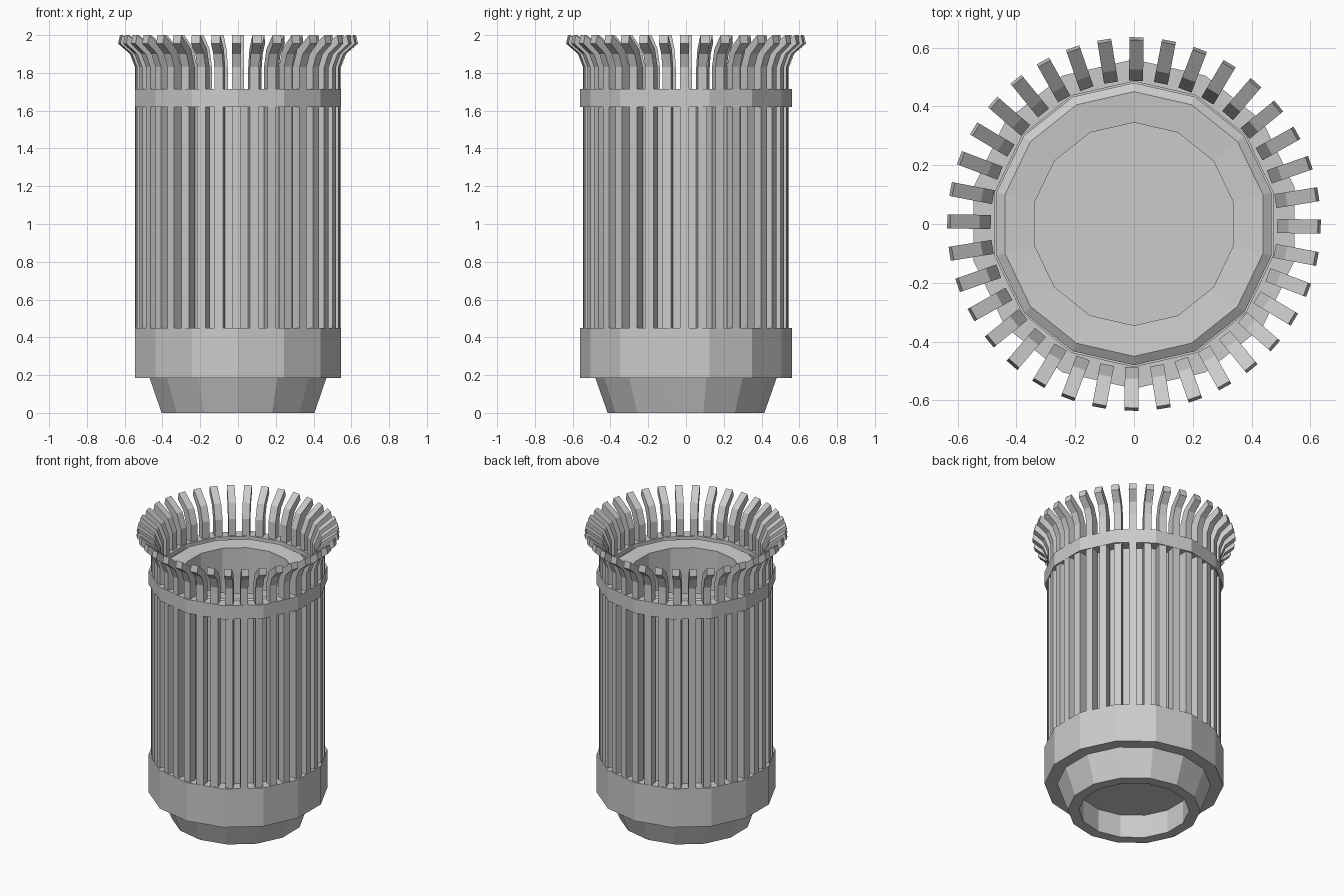
import bpy, math

if "Cube" in bpy.data.objects:
    bpy.data.objects.remove(bpy.data.objects["Cube"])

SIDES = 14


def make(name, verts, faces):
    mesh = bpy.data.meshes.new(name)
    mesh.from_pydata(verts, [], faces)
    mesh.update()
    ob = bpy.data.objects.new(name, mesh)
    bpy.context.collection.objects.link(ob)
    return ob


def lathe(name, profile):
    """Spin a closed (radius, z) outline, counter-clockwise, into a faceted ring."""
    n = len(profile)
    verts, faces = [], []
    for i in range(SIDES):
        a = math.pi / 2 + 2 * math.pi * i / SIDES
        verts += [(r * math.cos(a), r * math.sin(a), z) for r, z in profile]
    for i in range(SIDES):
        j = (i + 1) % SIDES
        for k in range(n):
            m = (k + 1) % n
            faces.append((i * n + k, j * n + k, j * n + m, i * n + m))
    return make(name, verts, faces)


def disc(name, r, z0, z1):
    ring = [math.pi / 2 + 2 * math.pi * i / SIDES for i in range(SIDES)]
    verts = [(r * math.cos(a), r * math.sin(a), z) for z in (z0, z1) for a in ring]
    faces = [tuple(reversed(range(SIDES))), tuple(range(SIDES, 2 * SIDES))]
    faces += [(i, (i + 1) % SIDES, SIDES + (i + 1) % SIDES, SIDES + i) for i in range(SIDES)]
    return make(name, verts, faces)


# Tapered foot, hollow underneath
lathe("base", [(0.345, 0), (0.415, 0), (0.48, 0.185), (0.345, 0.185)])

# Bands that hold the slats
lathe("lower_band", [(0.47, 0.185), (0.56, 0.185), (0.56, 0.45), (0.47, 0.45)])
lathe("upper_band", [(0.485, 1.62), (0.56, 1.62), (0.56, 1.715), (0.485, 1.715)])

# Inner bin with a flat rim around the opening
lathe("inner_bin", [(0.345, 0.185), (0.48, 0.185), (0.48, 1.69), (0.45, 1.71), (0.345, 1.70)])
disc("bin_floor", 0.345, 0.16, 0.20)

# Slats: bent strip, flared outward at the top
OUTER = [(0.545, 0.40), (0.545, 1.83), (0.572, 1.90), (0.635, 1.955)]
INNER = [(0.487, 0.40), (0.487, 1.83), (0.525, 1.925), (0.625, 2.0)]
COUNT, HALF = 36, 0.024
verts, faces = [], []
for s in range(COUNT):
    a = 2 * math.pi * s / COUNT - math.radians(0.8)
    c, d = math.cos(a), math.sin(a)
    b = len(verts)
    for (ro, zo), (ri, zi) in zip(OUTER, INNER):
        for r, t, z in ((ri, -HALF, zi), (ro, -HALF, zo), (ro, HALF, zo), (ri, HALF, zi)):
            verts.append((r * c - t * d, r * d + t * c, z))
    faces += [(b + 3, b + 2, b + 1, b), (b + 12, b + 13, b + 14, b + 15)]
    for k in range(3):
        for e in range(4):
            f = (e + 1) % 4
            p = b + 4 * k
            faces.append((p + e, p + f, p + 4 + f, p + 4 + e))
make("slats", verts, faces)
